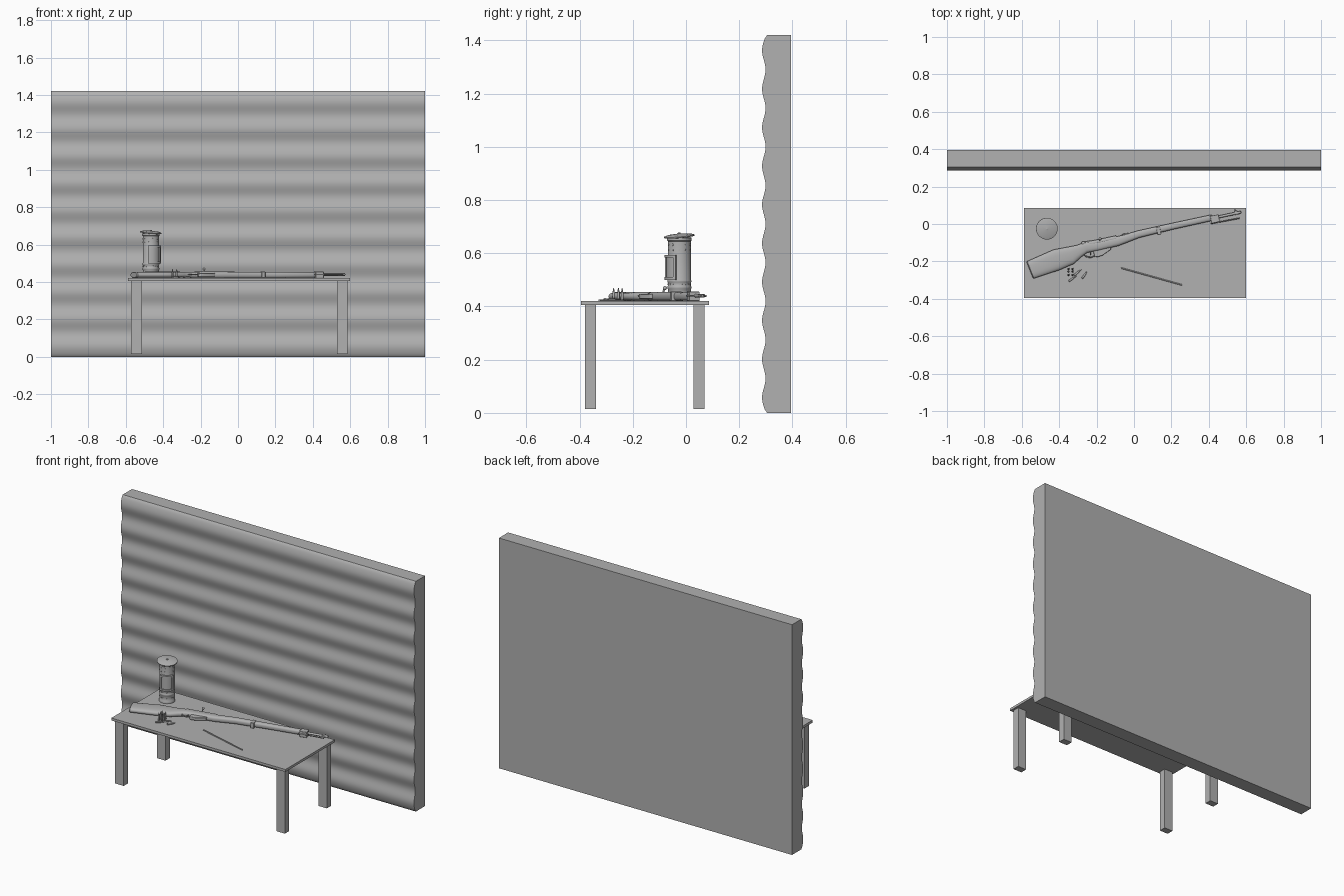
import bpy, bmesh
from math import sin, cos, pi, radians, exp
from mathutils import Vector, Matrix

if "Cube" in bpy.data.objects:
    bpy.data.objects.remove(bpy.data.objects["Cube"])

grey = bpy.data.materials.new("dark_grey")
grey.diffuse_color = (0.44, 0.44, 0.44, 1)
grey.use_nodes = True
grey.node_tree.nodes["Principled BSDF"].inputs["Base Color"].default_value = grey.diffuse_color


def finish(name, bm):
    bmesh.ops.recalc_face_normals(bm, faces=bm.faces)
    me = bpy.data.meshes.new(name)
    bm.to_mesh(me)
    bm.free()
    me.materials.append(grey)
    ob = bpy.data.objects.new(name, me)
    bpy.context.collection.objects.link(ob)
    return ob


def box(name, x0, x1, y0, y1, z0, z1):
    bm = bmesh.new()
    m = Matrix.Translation(((x0 + x1) / 2, (y0 + y1) / 2, (z0 + z1) / 2))
    bmesh.ops.create_cube(bm, size=1, matrix=m @ Matrix.Diagonal((x1 - x0, y1 - y0, z1 - z0, 1)))
    return finish(name, bm)


def skin(name, rings, caps=True):
    """Bridge equal closed rings into a tube."""
    bm = bmesh.new()
    vs = [[bm.verts.new(p) for p in r] for r in rings]
    n = len(vs[0])
    for a, b in zip(vs, vs[1:]):
        for i in range(n):
            bm.faces.new((a[i], a[(i + 1) % n], b[(i + 1) % n], b[i]))
    if caps:
        bm.faces.new(vs[0])
        bm.faces.new(vs[-1])
    return finish(name, bm)


def lathe(name, profile, start, axis=(0, 0, 1), n=32):
    """Revolve (radius, distance) points around an axis."""
    q = Vector(axis).normalized().to_track_quat('Z', 'Y')
    return skin(name, [[Vector(start) + q @ Vector((r * cos(2 * pi * i / n), r * sin(2 * pi * i / n), h))
                        for i in range(n)] for r, h in profile])


def rod(name, a, b, r, r2=None, n=12):
    d = Vector(b) - Vector(a)
    return lathe(name, [(r, 0), (r2 or r, d.length)], a, d, n)


def slab(name, pts, z0, z1, bevel=0.003):
    ob = skin(name, [[(x, y, z) for x, y in pts] for z in (z0, z1)])
    m = ob.modifiers.new("bevel", 'BEVEL')
    m.width, m.segments = bevel, 2
    return ob


# Corrugated wall, ten ribs with rounded ends
N, H = 200, 1.42
front = []
for i in range(N + 1):
    z = H * i / N
    end = 0.008 * (exp(-z / 0.008) + exp((z - H) / 0.008))
    front.append((0.2925 - 0.0065 * cos(2 * pi * (z - 0.057) / 0.1451) + end, z))
outline = front + [(0.395, H), (0.395, 0)]
skin("wall", [[(x, y, z) for y, z in outline] for x in (-1, 1)])

# Table
box("table_top", -0.588, 0.6, -0.395, 0.086, 0.405, 0.42)
for sx, x in (("left", -0.572), ("right", 0.528)):
    for sy, y in (("front", -0.38), ("back", 0.028)):
        box(f"{sy}_{sx}_table_leg", x, x + 0.058, y, y + 0.042, 0.015, 0.407)

# Lantern body and lid
C = Vector((-0.466, -0.025, 0))
T = 0.42
lathe("lantern_body", [(0.045, 0), (0.045, 0.012), (0.043, 0.015), (0.043, 0.045), (0.045, 0.048),
                       (0.045, 0.055), (0.043, 0.058), (0.043, 0.07), (0.045, 0.073), (0.045, 0.078),
                       (0.043, 0.081), (0.043, 0.225), (0.046, 0.228), (0.046, 0.238), (0.041, 0.241)],
      C + Vector((0, 0, T)))
lathe("lantern_lid", [(0.03, -0.004), (0.058, 0), (0.058, 0.004), (0.045, 0.008), (0.015, 0.011), (0.006, 0.012),
                      (0.006, 0.015), (0.002, 0.016)], C + Vector((0, 0, 0.662)), (0.08, -0.08, 1))


def arc_panel(name, a0, a1, r0, r1, z0, z1, n=14):
    rings = []
    for i in range(n + 1):
        a = radians(a0 + (a1 - a0) * i / n)
        rings.append([(C.x + r * cos(a), C.y + r * sin(a), z)
                      for r, z in ((r0, z0), (r1, z0), (r1, z1), (r0, z1))])
    return skin(name, rings)


# Lantern window with its frame, and vent holes
arc_panel("lantern_window", -102, -18, 0.042, 0.049, 0.508, 0.586)
arc_panel("window_frame_bottom", -105, -15, 0.042, 0.055, 0.5, 0.51)
arc_panel("window_frame_top", -105, -15, 0.042, 0.055, 0.584, 0.594)
arc_panel("window_frame_left", -105, -95, 0.042, 0.055, 0.508, 0.586, 3)
arc_panel("window_frame_right", -25, -15, 0.042, 0.055, 0.508, 0.586, 3)
for z, count, r in ((0.45, 20, 0.003), (0.484, 20, 0.003), (0.612, 10, 0.004), (0.632, 10, 0.004)):
    for i in range(count):
        d = Vector((cos(2 * pi * i / count), sin(2 * pi * i / count), 0))
        p = C + Vector((0, 0, z))
        rod("lantern_vent", p + d * 0.040, p + d * 0.0442, r, n=8)

# Rifle stock lofted along its length: upper edge, lower edge, half thickness
stations = [(-0.574, -0.204, -0.541, -0.288, 0.013), (-0.571, -0.199, -0.535, -0.291, 0.017),
            (-0.43, -0.137, -0.398, -0.246, 0.0175), (-0.345, -0.121, -0.32, -0.212, 0.0175),
            (-0.305, -0.113, -0.284, -0.178, 0.017), (-0.265, -0.098, -0.25, -0.153, 0.017),
            (-0.2, -0.092, -0.187, -0.142, 0.0175), (-0.09, -0.068, -0.08, -0.116, 0.0175),
            (0.02, -0.036, 0.03, -0.073, 0.017), (0.2, 0.004, 0.21, -0.029, 0.016),
            (0.41, 0.049, 0.418, 0.017, 0.015), (0.416, 0.049, 0.423, 0.02, 0.012)]
ZC, NS = 0.4375, 24
rings = []
for ux, uy, lx, ly, t in stations:
    u, l = Vector((ux, uy, ZC)), Vector((lx, ly, ZC))
    ring = []
    for i in range(NS):
        c, s = cos(2 * pi * i / NS), sin(2 * pi * i / NS)
        c, s = (abs(k) ** 0.75 * (1 if k > 0 else -1) for k in (c, s))
        ring.append((u + l) / 2 + (u - l) / 2 * c + Vector((0, 0, t * s)))
    rings.append(ring)
skin("rifle_stock", rings)

# Rifle barrel assembly; g(u, v, w) is along, across and above the bore
ang = radians(12.0)
O = Vector((-0.182, -0.097, 0.44))


def g(u, v=0, w=0):
    return O + Vector((u * cos(ang) - v * sin(ang), u * sin(ang) + v * cos(ang), w))


AX = g(1) - O
lathe("barrel", [(0.011, 0), (0.011, 0.14), (0.009, 0.18), (0.007, 0.55), (0.007, 0.77), (0.004, 0.772),
                 (0.004, 0.763)], g(0), AX, 16)
rod("handguard", g(0.16, 0.002), g(0.615, 0.002), 0.0125, 0.012, 16)
rod("receiver", g(-0.06, 0.003), g(0.09, 0.003), 0.0135, n=16)
lathe("bolt", [(0.008, 0), (0.010, 0.004), (0.010, 0.018), (0.007, 0.021), (0.007, 0.05)],
      g(-0.098, 0.012), AX, 16)
rod("bolt_handle", g(0.0, 0.008, 0.005), g(0.004, 0.016, 0.028), 0.0035)
bm = bmesh.new()
bmesh.ops.create_uvsphere(bm, u_segments=16, v_segments=10, radius=0.0075,
                          matrix=Matrix.Translation(g(0.004, 0.017, 0.029)))
finish("bolt_knob", bm)
rod("cleaning_rod", g(0.6, -0.026), g(0.757, -0.03), 0.003, n=10)


def local_slab(name, pts, z0, z1, bevel=0.002):
    slab(name, [g(u, v).to_2d() for u, v in pts], z0, z1, bevel)


# Bands, sights, magazine and trigger guard
for u, r, v in ((0.31, 0.02, -0.024), (0.605, 0.045, -0.023)):
    local_slab("barrel_band", [(u, 0.0145), (u, v - 0.004), (u + r, v - 0.003), (u + r, 0.0135)], 0.421, 0.4555)
local_slab("rear_sight", [(0.12, 0.01), (0.125, 0.018), (0.19, 0.014), (0.195, 0.01)], 0.434, 0.446)
local_slab("front_sight_base", [(0.732, -0.008), (0.735, 0.012), (0.752, 0.012), (0.757, -0.008)], 0.434, 0.446)
rod("front_sight_post", g(0.744, 0.01), g(0.744, 0.02), 0.004)
local_slab("magazine", [(-0.045, -0.035), (-0.045, -0.068), (-0.03, -0.075), (0.0, -0.072), (0.05, -0.05),
                        (0.05, -0.035)], 0.429, 0.447)
guard = [(-0.1, -0.038), (-0.093, -0.055), (-0.08, -0.066), (-0.06, -0.069), (-0.04, -0.066)]
for a, b in zip(guard, guard[1:]):
    rod("trigger_guard", g(*a), g(*b), 0.0035, n=8)
rod("trigger", g(-0.06, -0.04), g(-0.066, -0.06), 0.0025, n=8)

# Cartridges: a standing group and some lying down
shell = [(0.0055, 0), (0.0055, 0.002), (0.0045, 0.003), (0.0055, 0.005), (0.005, 0.03), (0.0035, 0.034),
         (0.0033, 0.040), (0.001, 0.05)]
for x in (-0.350, -0.328):
    for y in (-0.24, -0.254, -0.272):
        lathe("standing_cartridge", shell, (x, y, 0.42), n=12)
for x, y, a in ((-0.32, -0.275, 40), (-0.278, -0.292, 55), (-0.349, -0.306, 35)):
    d = Vector((cos(radians(a)), sin(radians(a)), 0))
    lathe("lying_cartridge", shell, (x, y, 0.4255), d, 12)

# Thin tool rod on the table
rod("loose_rod", (-0.07, -0.235, 0.4235), (0.257, -0.326, 0.4235), 0.0035, n=10)

for ob in bpy.context.scene.objects:
    ob.select_set(True)
    bpy.context.view_layer.objects.active = ob
bpy.ops.object.shade_smooth_by_angle(angle=radians(35))
